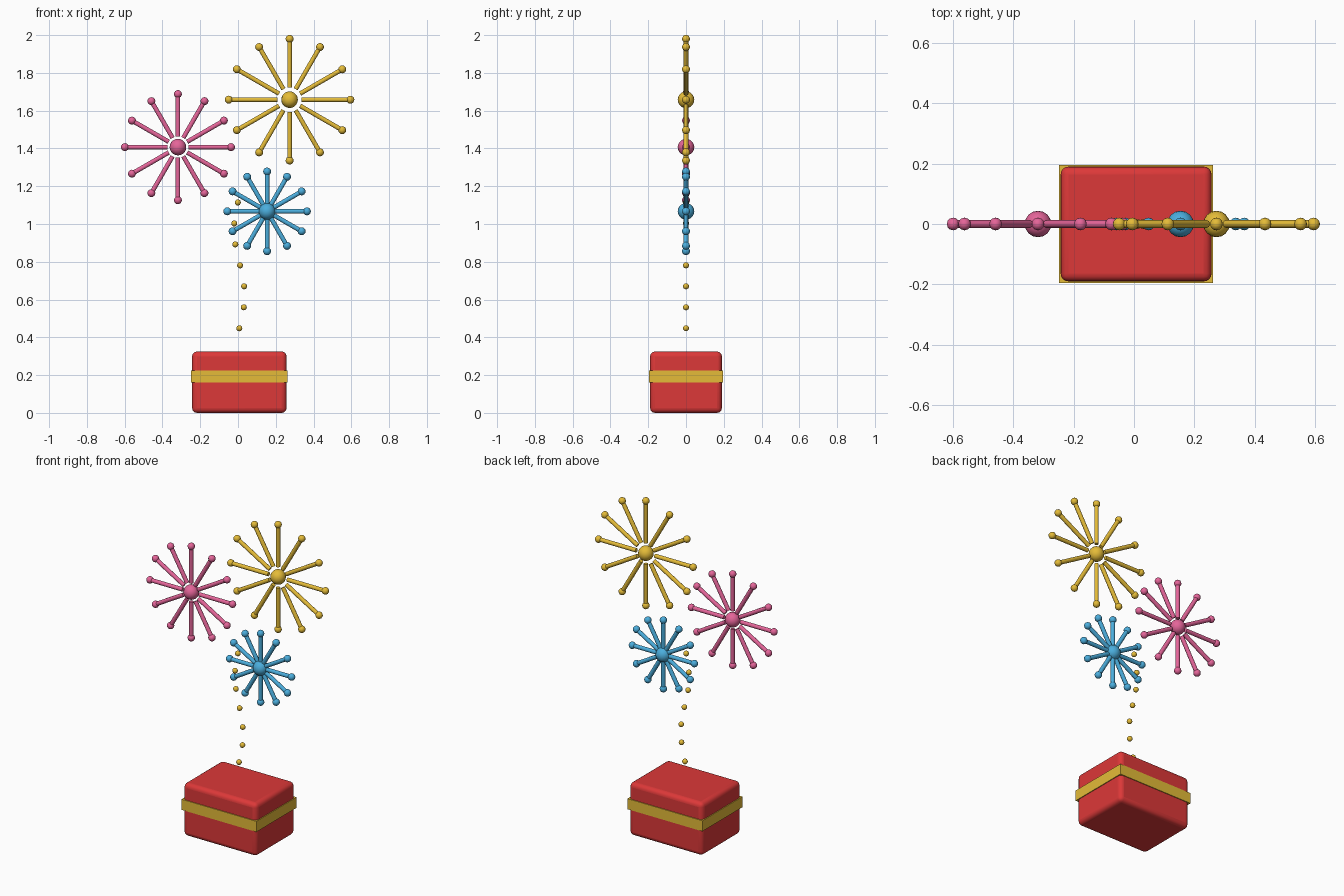
import bpy, math
from mathutils import Vector

if "Cube" in bpy.data.objects:
    bpy.data.objects.remove(bpy.data.objects["Cube"])

CX = 0.007  # the box sits slightly off the overall centre


def material(name, color):
    m = bpy.data.materials.new(name)
    m.diffuse_color = (*color, 1)
    m.use_nodes = True
    m.node_tree.nodes["Principled BSDF"].inputs["Base Color"].default_value = m.diffuse_color
    return m


RED = material("red", (0.72, 0.04, 0.04))
GOLD = material("gold", (0.78, 0.50, 0.04))
PINK = material("pink", (0.78, 0.13, 0.32))
BLUE = material("blue", (0.07, 0.42, 0.72))


def finish(name, mat, smooth=True):
    o = bpy.context.object
    o.name = name
    o.data.materials.append(mat)
    if smooth:
        bpy.ops.object.shade_smooth_by_angle(angle=math.radians(50))
    return o


def box(name, size, center, mat, bevel=0):
    bpy.ops.mesh.primitive_cube_add(size=1, location=center)
    o = bpy.context.object
    o.scale = size
    bpy.ops.object.transform_apply(location=False, rotation=False, scale=True)
    if bevel:
        b = o.modifiers.new("round", "BEVEL")
        b.width, b.segments = bevel, 4
    return finish(name, mat, bool(bevel))


def ball(name, r, center, mat, seg=16, rings=10):
    bpy.ops.mesh.primitive_uv_sphere_add(segments=seg, ring_count=rings, radius=r, location=center)
    return finish(name, mat)


def burst(name, x, z, length, mat):
    # core ball with twelve detached rays, each ending in a small ball
    c = Vector((x, 0, z))
    ball(name + "_core", 0.044, c, mat)
    inner = 0.2 * length
    for i in range(12):
        a = i * math.tau / 12
        d = Vector((math.sin(a), 0, math.cos(a)))
        bpy.ops.mesh.primitive_cylinder_add(
            vertices=10, radius=0.0125, depth=length - inner,
            location=c + d * (length + inner) / 2, rotation=(0, a, 0))
        finish(f"{name}_ray_{i}", mat)
        ball(f"{name}_tip_{i}", 0.021, c + d * length, mat, 12, 8)


# gift box and its ribbon band
box("firework_box", (0.50, 0.38, 0.325), (CX, 0, 0.1625), RED, 0.026)
box("box_band", (0.51, 0.39, 0.065), (CX, 0, 0.193), GOLD)

# wavy spark trail
for i in range(7):
    ball(f"trail_spark_{i}", 0.016, (CX + 0.028 * math.sin(i), 0, 0.448 + 0.111 * i), GOLD, 12, 8)

# three bursts
burst("pink_burst", -0.318, 1.407, 0.281, PINK)
burst("gold_burst", 0.273, 1.658, 0.322, GOLD)
burst("blue_burst", 0.154, 1.067, 0.211, BLUE)
